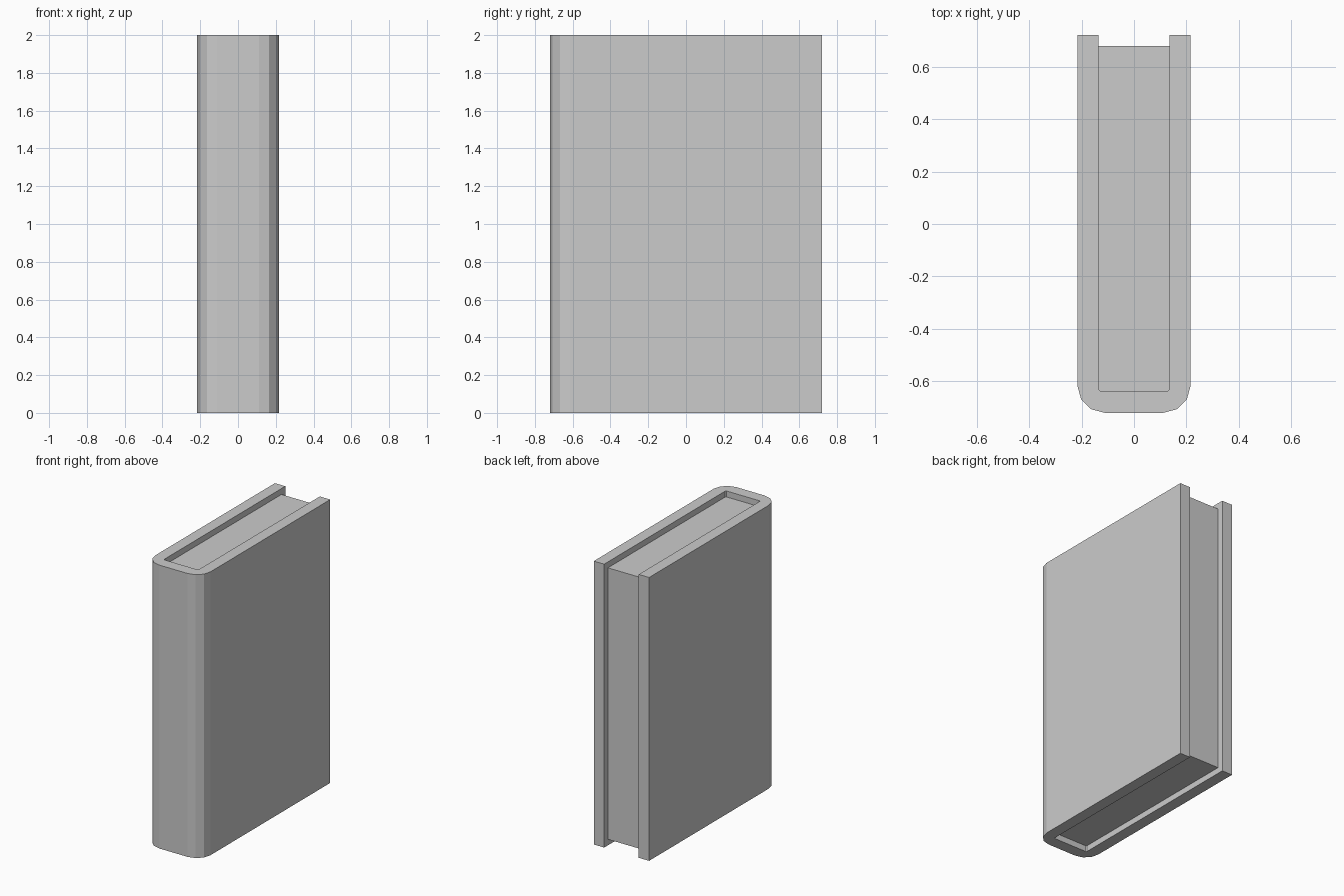
import bpy
import bmesh
from math import cos, sin, pi

if "Cube" in bpy.data.objects:
    bpy.data.objects.remove(bpy.data.objects["Cube"])

HEIGHT = 2.0
HALF_W, HALF_D = 0.216, 0.72      # outer cover half sizes
IN_W, IN_Y = 0.135, -0.636        # inner cover faces
RADIUS, STEPS = 0.105, 3          # rounded spine corners
INSET = 0.042                     # pages sit back from the cover edges


def mirrored(half):
    """Close a left-hand run of points with its mirror image in x."""
    return half + [(-x, y) for x, y in reversed(half)]


def extrude_profile(name, points, z0, z1):
    bm = bmesh.new()
    face = bm.faces.new([bm.verts.new((x, y, z0)) for x, y in points])
    top = bmesh.ops.extrude_face_region(bm, geom=[face])["geom"]
    verts = [v for v in top if isinstance(v, bmesh.types.BMVert)]
    bmesh.ops.translate(bm, verts=verts, vec=(0, 0, z1 - z0))
    bmesh.ops.recalc_face_normals(bm, faces=bm.faces)
    mesh = bpy.data.meshes.new(name)
    bm.to_mesh(mesh)
    bm.free()
    obj = bpy.data.objects.new(name, mesh)
    bpy.context.collection.objects.link(obj)
    return obj


# Cover: U-shaped section with faceted round corners at the spine
outer = [(-HALF_W, HALF_D)]
for i in range(STEPS + 1):
    a = pi / 2 * i / STEPS
    outer.append((-HALF_W + RADIUS - RADIUS * cos(a),
                  -HALF_D + RADIUS - RADIUS * sin(a)))
chamfer = 0.006
inner = [(IN_W, HALF_D), (IN_W, IN_Y + chamfer), (IN_W - chamfer, IN_Y)]
outline = mirrored(outer) + mirrored(inner)
extrude_profile("cover", outline, 0, HEIGHT)

# Page block: fills the cover, set back at the top, bottom and fore edge
pages = mirrored([(-IN_W - 0.001, HALF_D - INSET), (-IN_W - 0.001, IN_Y - 0.001)])
extrude_profile("pages", pages, INSET, HEIGHT - INSET)
